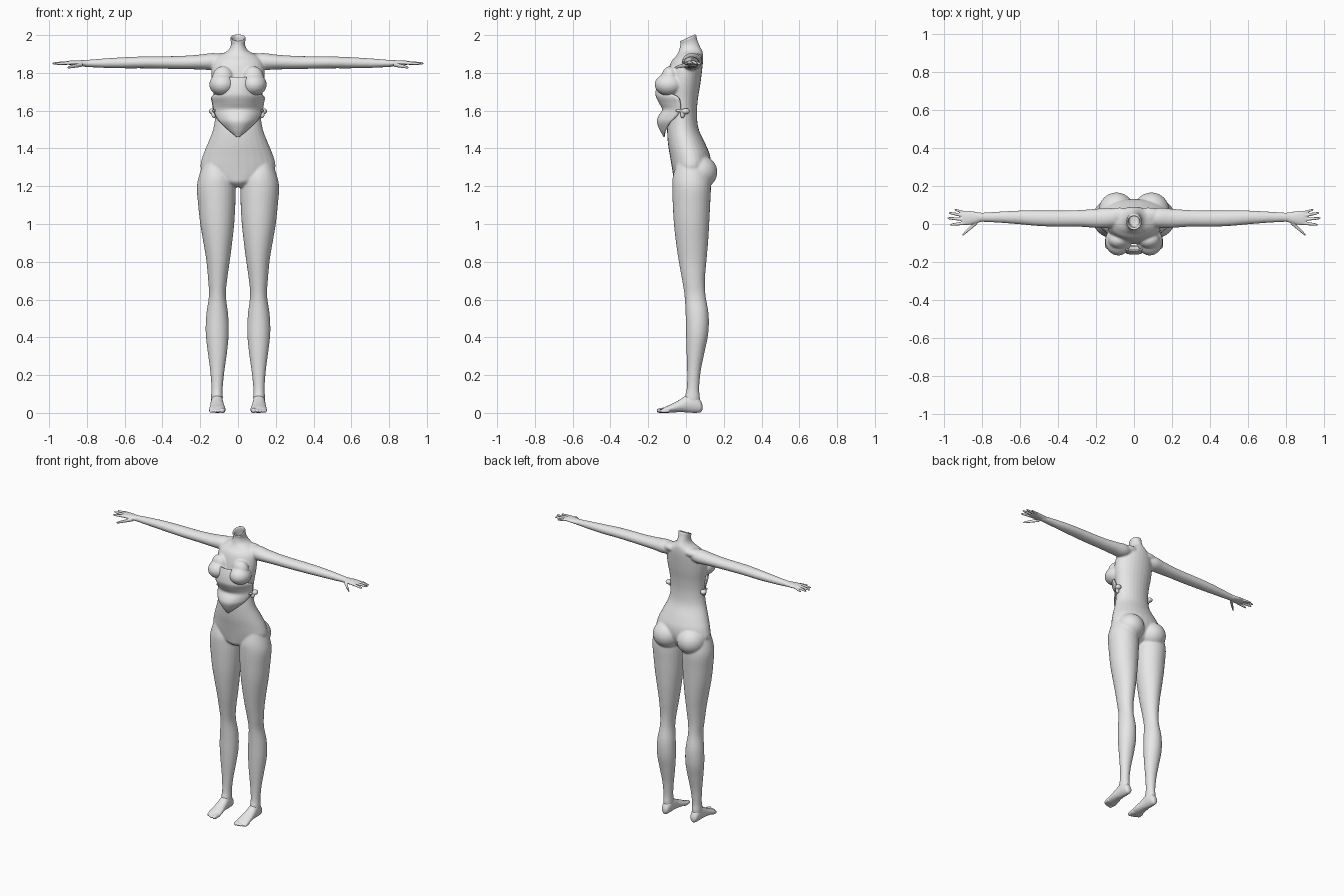
import bpy, bmesh, math
from mathutils import Vector, Matrix

skin = bpy.data.materials.new("plain grey")
skin.diffuse_color = (0.8, 0.8, 0.8, 1)


def catmull(rows, sub):
    """Smoothly resample a list of equal-length rows."""
    out = []
    for i in range(len(rows) - 1):
        p = [rows[max(0, min(len(rows) - 1, i + k))] for k in (-1, 0, 1, 2)]
        for j in range(sub):
            t = j / sub
            out.append([0.5 * (2 * b + (c - a) * t + (2 * a - 5 * b + 4 * c - d) * t * t
                               + (3 * b - a - 3 * c + d) * t ** 3) for a, b, c, d in zip(*p)])
    return out + [list(rows[-1])]


def loft(bm, axis, rows, side=1, n=28, sub=4):
    """Rows are (position on axis, min, max, min, max, tilt) of each oval section."""
    rows = [tuple(r) + (0,) * (6 - len(r)) for r in rows]
    rings = []
    for t, a0, a1, b0, b1, tilt in catmull(rows, sub):
        ring = []
        for k in range(n):
            w = 2 * math.pi * k / n
            a = (a0 + a1) / 2 + (a1 - a0) / 2 * math.cos(w)
            b = (b0 + b1) / 2 + (b1 - b0) / 2 * math.sin(w)
            h = t + tilt * math.sin(w)
            p = {'x': (h, a, b), 'y': (a, h, b), 'z': (a, b, h)}[axis]
            ring.append(bm.verts.new((p[0] * side, p[1], p[2])))
        rings.append(ring)
    for r, s in zip(rings, rings[1:]):
        for k in range(n):
            bm.faces.new((r[k], r[(k + 1) % n], s[(k + 1) % n], s[k]))
    bm.faces.new(rings[0])
    bm.faces.new(rings[-1])


def digit(bm, axis, p, q, r0, r1, side):
    """A rounded finger or toe from p to q."""
    rows = []
    i, (j, k) = {'x': (0, (1, 2)), 'y': (1, (0, 2))}[axis]
    for t, f in ((0, 1), (.35, 1), (.7, 1), (.9, .85), (.98, .5), (1, .15)):
        c = Vector(p).lerp(Vector(q), t)
        r = (r0 + (r1 - r0) * t) * f
        rows.append((c[i], c[j] - r, c[j] + r, c[k] - r, c[k] + r))
    loft(bm, axis, rows, side, 12, 2)


def ball(bm, centre, radii):
    m = Matrix.Translation(centre) @ Matrix.Diagonal((*radii, 1))
    bmesh.ops.create_uvsphere(bm, u_segments=32, v_segments=20, radius=1, matrix=m)


def finish(name, bm, voxel=None, smooth=0):
    bmesh.ops.recalc_face_normals(bm, faces=bm.faces)
    me = bpy.data.meshes.new(name)
    bm.to_mesh(me)
    bm.free()
    for p in me.polygons:
        p.use_smooth = True
    me.materials.append(skin)
    ob = bpy.data.objects.new(name, me)
    bpy.context.collection.objects.link(ob)
    if voxel:
        m = ob.modifiers.new("fuse", 'REMESH')
        m.mode, m.voxel_size, m.use_smooth_shade = 'VOXEL', voxel, True
        m = ob.modifiers.new("soften", 'SMOOTH')
        m.factor, m.iterations = 0.5, smooth
    return ob


# body: torso with hollow neck, legs, arms, bust and seat fused together
bm = bmesh.new()
loft(bm, 'z', [
    (1.195, -.03, .03, -.03, .05), (1.22, -.10, .10, -.06, .09), (1.25, -.165, .165, -.067, .11),
    (1.30, -.198, .198, -.075, .13), (1.36, -.187, .187, -.085, .128), (1.42, -.163, .163, -.095, .105),
    (1.50, -.132, .132, -.10, .068), (1.58, -.121, .121, -.095, .058), (1.66, -.126, .126, -.10, .063),
    (1.74, -.138, .138, -.105, .076), (1.81, -.140, .140, -.095, .085), (1.86, -.130, .130, -.078, .09),
    (1.89, -.105, .105, -.052, .09), (1.915, -.058, .058, -.038, .087), (1.94, -.04, .04, -.032, .074),
    (1.965, -.038, .038, -.03, .06, .01), (1.986, -.043, .043, -.033, .053, .017),
    (1.984, -.032, .032, -.021, .041, .015), (1.94, -.028, .028, -.018, .05), (1.90, -.026, .026, -.012, .06)])
leg = [(1.32, .06, .185, -.05, .10), (1.25, .022, .208, -.07, .125), (1.19, .013, .218, -.073, .132),
       (1.10, .014, .211, -.07, .128), (1.0, .02, .20, -.064, .123), (.90, .031, .183, -.053, .117),
       (.80, .044, .167, -.038, .108), (.70, .058, .158, -.02, .10), (.62, .064, .154, -.008, .104),
       (.52, .052, .168, -.002, .12), (.42, .049, .171, 0, .118), (.32, .058, .16, .003, .098),
       (.22, .072, .147, .006, .078), (.13, .081, .141, .004, .07), (.08, .08, .143, -.008, .074),
       (.04, .083, .14, -.01, .072)]
arm = [(.07, -.01, .07, 1.83, 1.895), (.13, -.02, .086, 1.815, 1.905), (.20, -.02, .08, 1.818, 1.897),
       (.30, -.014, .073, 1.82, 1.89), (.40, -.014, .071, 1.822, 1.888), (.50, -.011, .071, 1.824, 1.887),
       (.60, -.002, .071, 1.824, 1.883), (.70, .006, .066, 1.826, 1.877), (.80, .011, .06, 1.831, 1.869),
       (.83, .008, .061, 1.834, 1.868)]
for s in (1, -1):
    loft(bm, 'z', leg, s)
    loft(bm, 'x', arm, s)
    ball(bm, (.083 * s, -.09, 1.738), (.069, .076, .060))
    ball(bm, (.080 * s, -.085, 1.775), (.056, .045, .06))
    ball(bm, (.092 * s, .066, 1.275), (.096, .10, .092))
    # trapezius slope between neck and shoulder
    ball(bm, (.075 * s, .045, 1.878), (.07, .042, .028))
finish("body", bm, 0.0055, 8)

# hands and feet
fingers = [((.885, .058, 1.853), (.945, .076, 1.845), .0085, .006),
           ((.89, .043, 1.854), (.976, .059, 1.849), .0095, .0065),
           ((.89, .024, 1.854), (.984, .031, 1.85), .0095, .0065),
           ((.885, .005, 1.853), (.968, -.004, 1.848), .0095, .0065),
           ((.825, .012, 1.845), (.905, -.06, 1.828), .013, .007)]
toes = [((.082, -.10, .015), (.083, -.155, .012), .016, .012), ((.103, -.10, .014), (.103, -.152, .01), .011, .009),
        ((.118, -.10, .013), (.118, -.146, .009), .0105, .0085), ((.131, -.095, .012), (.132, -.139, .009), .010, .008),
        ((.143, -.09, .011), (.144, -.13, .008), .010, .008)]
for s, tag in ((1, "left"), (-1, "right")):
    bm = bmesh.new()
    loft(bm, 'x', [(.80, .012, .059, 1.833, 1.867), (.835, .003, .064, 1.836, 1.867),
                   (.87, -.005, .069, 1.84, 1.866), (.895, -.004, .066, 1.843, 1.864),
                   (.908, .004, .058, 1.847, 1.86)], s)
    for f in fingers:
        digit(bm, 'x', *f, s)
    finish(tag + "_hand", bm, 0.0032, 2)

    bm = bmesh.new()
    loft(bm, 'y', [(.087, .10, .122, .018, .042), (.076, .087, .135, .003, .068), (.045, .08, .142, 0, .10),
                   (.01, .078, .144, .002, .098), (-.03, .074, .148, .004, .072), (-.07, .068, .151, .002, .05),
                   (-.105, .066, .153, 0, .034), (-.125, .074, .147, .003, .022)], s)
    for t in toes:
        digit(bm, 'y', *t, s)
    finish(tag + "_foot", bm, 0.0036, 2)

# front bodice plate: rows of height, half width, middle depth, edge depth
plate = [(1.778, .042, -.138, -.130), (1.74, .056, -.150, -.135), (1.70, .090, -.157, -.105),
         (1.675, .136, -.155, -.045), (1.64, .134, -.138, -.03), (1.605, .128, -.122, -.03),
         (1.57, .115, -.142, -.05), (1.54, .093, -.150, -.08), (1.50, .05, -.136, -.105),
         (1.475, .02, -.122, -.112), (1.462, .004, -.115, -.113)]
bm = bmesh.new()
grid = []
for z, w, ym, ye in catmull(plate, 4):
    grid.append([bm.verts.new((w * i / 12, ym + (ye - ym) * abs(i / 12) ** 2.4, z)) for i in range(-12, 13)])
for r, s in zip(grid, grid[1:]):
    for k in range(24):
        bm.faces.new((r[k], s[k], s[k + 1], r[k + 1]))
ob = finish("bodice_plate", bm)
m = ob.modifiers.new("thickness", 'SOLIDIFY')
m.thickness, m.offset = 0.008, 0

# side clasps at the waist
bm = bmesh.new()
for s in (1, -1):
    ball(bm, (.134 * s, -.002, 1.597), (.020, .022, .016))
    ball(bm, (.128 * s, -.018, 1.58), (.013, .012, .02))
    ball(bm, (.124 * s, -.035, 1.60), (.012, .022, .008))
finish("side_clasps", bm, 0.003, 2)
